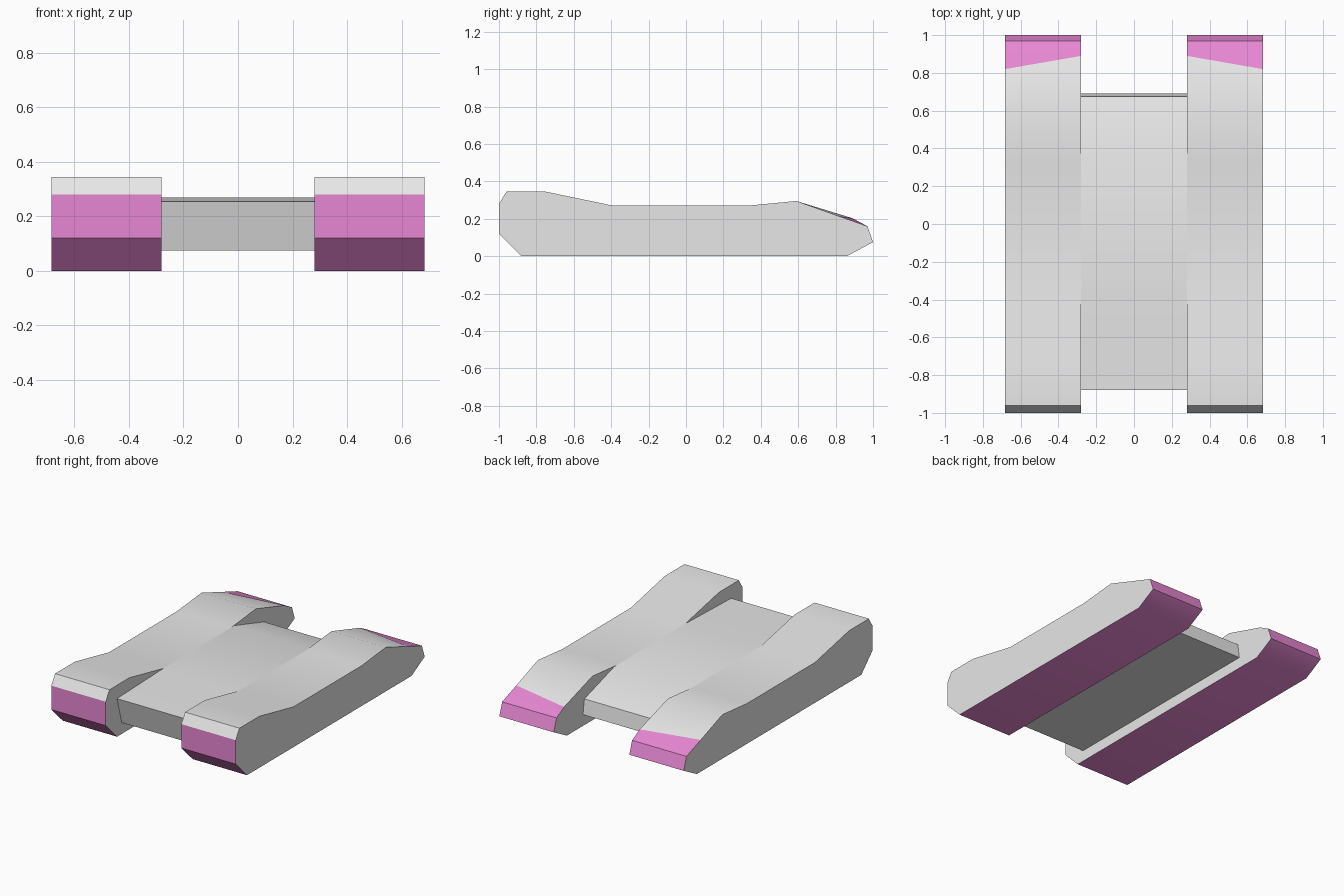
import bpy, bmesh

if "Cube" in bpy.data.objects:
    bpy.data.objects.remove(bpy.data.objects["Cube"], do_unlink=True)


def make_material(name, rgb):
    mat = bpy.data.materials.new(name)
    mat.use_nodes = True
    mat.diffuse_color = (*rgb, 1)
    mat.node_tree.nodes["Principled BSDF"].inputs["Base Color"].default_value = (*rgb, 1)
    return mat


GREY = make_material("light grey", (0.8, 0.8, 0.8))
PINK = make_material("pink", (0.98, 0.3, 0.8))


def loft(name, section_a, x_a, section_b, x_b, is_pink=None):
    """Solid between two matching (y, z) side profiles."""
    bm = bmesh.new()
    a = [bm.verts.new((x_a, y, z)) for y, z in section_a]
    b = [bm.verts.new((x_b, y, z)) for y, z in section_b]
    bm.faces.new(a)
    bm.faces.new(b)
    for i in range(len(a)):
        j = (i + 1) % len(a)
        bm.faces.new((a[i], a[j], b[j], b[i]))
    bmesh.ops.recalc_face_normals(bm, faces=bm.faces)
    for f in bm.faces:
        f.material_index = int(bool(is_pink and is_pink(f)))
    mesh = bpy.data.meshes.new(name)
    bm.to_mesh(mesh)
    bm.free()
    mesh.materials.append(GREY)
    mesh.materials.append(PINK)
    obj = bpy.data.objects.new(name, mesh)
    bpy.context.collection.objects.link(obj)
    bpy.ops.object.select_all(action="DESELECT")
    bpy.context.view_layer.objects.active = obj
    obj.select_set(True)
    bpy.ops.object.shade_smooth_by_angle(angle=0.52)
    return obj


def pod_profile(break_y, break_z):
    return [(-0.88, 0), (-1, 0.12), (-1, 0.28), (-0.96, 0.345), (-0.75, 0.345),
            (-0.39, 0.27), (0.33, 0.27), (0.59, 0.295), (break_y, break_z),
            (0.97, 0.16), (1, 0.075), (0.86, 0)]


def pod_pink(face):
    # Underside, nose plate and tail cap are pink; flanks and top stay grey
    if abs(face.normal.x) > 0.7:
        return False
    return face.normal.z < 0.2 or face.calc_center_median().y > 0.85


# Side pods, with the tail cap line slanting from outer to inner edge
outer = pod_profile(0.82, 0.213)
inner = pod_profile(0.89, 0.203)
for side, sign in (("left", 1), ("right", -1)):
    loft(side + "_pod", outer, sign * 0.683, inner, sign * 0.28, pod_pink)

# Centre deck between the pods
deck = [(-0.83, 0.075), (-0.88, 0.255), (-0.4, 0.27), (0.36, 0.27),
        (0.675, 0.175), (0.69, 0.075)]
loft("centre_deck", deck, -0.28, deck, 0.28)
